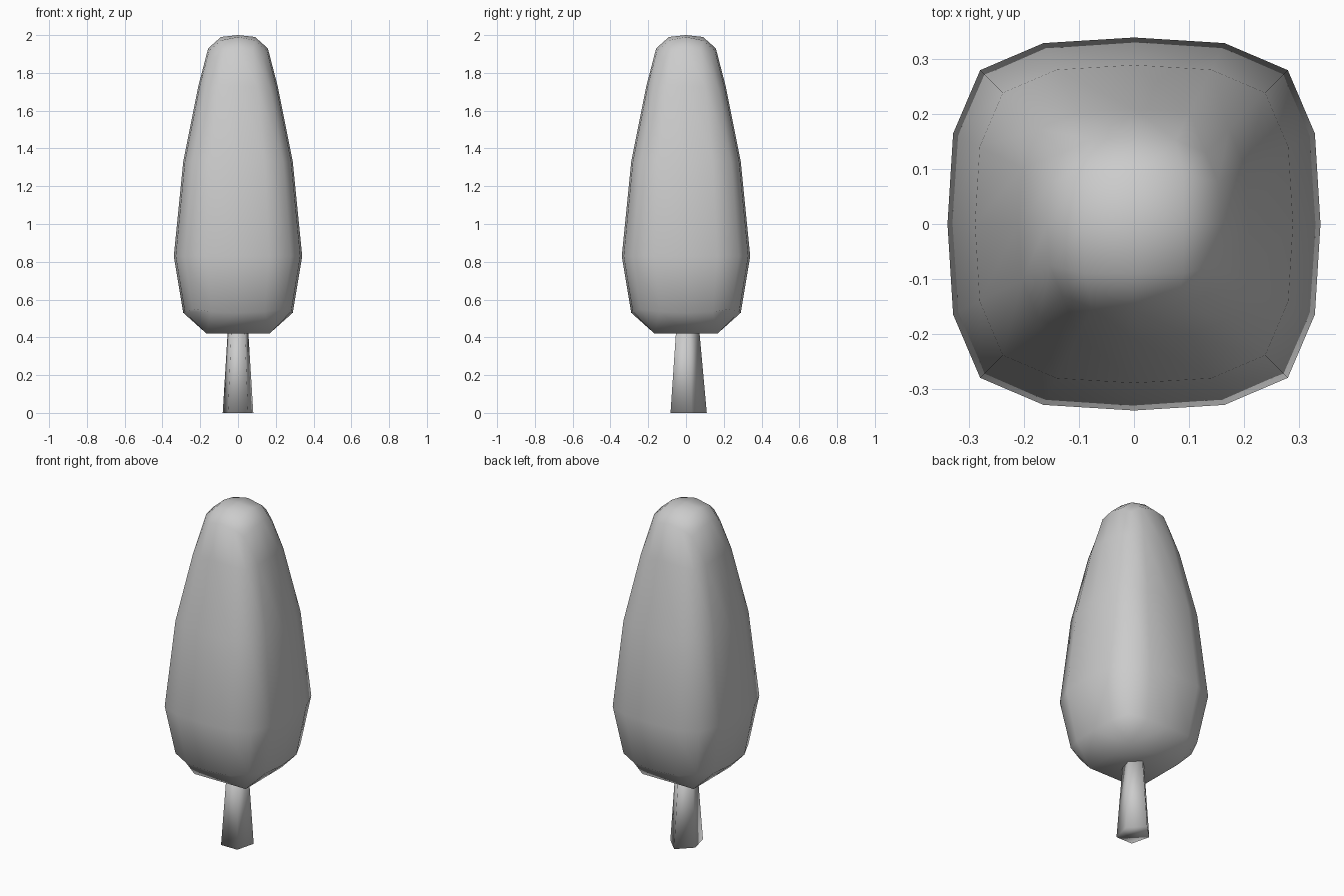
import bpy, bmesh

if "Cube" in bpy.data.objects:
    bpy.data.objects.remove(bpy.data.objects["Cube"])


def finish(bm, name):
    bmesh.ops.recalc_face_normals(bm, faces=bm.faces[:])
    mesh = bpy.data.meshes.new(name)
    bm.to_mesh(mesh)
    bm.free()
    obj = bpy.data.objects.new(name, mesh)
    bpy.context.collection.objects.link(obj)
    for p in mesh.polygons:
        p.use_smooth = True
    return obj


# Crown: a 4x4x4 cube grid reshaped into a tall rounded-square teardrop
RADIUS = {2: 0.158, 1: 0.21, 0: 0.29, -1: 0.34, -2: 0.29}
HEIGHT = {2: 1.93, 1: 1.73, 0: 1.33, -1: 0.83, -2: 0.53}
# vertical shift of the ring corners (cube corners are rounded off)
CORNER = {2: -0.05, 1: -0.02, 0: 0, -1: 0, -2: 0.02}
STEP = {0: (1, 0), 1: (0.97, 0.485), 2: (0.825, 0.825)}

bm = bmesh.new()
bmesh.ops.create_cube(bm, size=4)
bmesh.ops.subdivide_edges(bm, edges=bm.edges[:], cuts=3, use_grid_fill=True)
for v in bm.verts:
    i, j, k = (round(c) for c in v.co)
    big, small = max(abs(i), abs(j)), min(abs(i), abs(j))
    if big == 2:                                  # side rings
        a, b = STEP[small]
        r = RADIUS[k]
        x, y = (a, b) if abs(i) >= abs(j) else (b, a)
        v.co.x = x * r * (1 if i >= 0 else -1)
        v.co.y = y * r * (1 if j >= 0 else -1)
        v.co.z = HEIGHT[k] + CORNER[k] * (small / 2) ** 2
    elif k > 0:                                   # top cap
        v.co = (i * 0.09, j * 0.09, (2.0, 1.99, 1.972)[abs(i) + abs(j)])
    else:                                         # flat underside
        v.co = (i * 0.167, j * 0.167, 0.42)
finish(bm, "crown")

# Trunk: tapered five-sided post
BASE = [(0, 0.11), (-0.081, 0.03), (-0.053, -0.082), (0.053, -0.082), (0.081, 0.03)]
bm = bmesh.new()
low = [bm.verts.new((x, y, 0)) for x, y in BASE]
top = [bm.verts.new((x * 0.65, y * 0.62, 0.46)) for x, y in BASE]
bm.faces.new(low)
bm.faces.new(top)
for n in range(5):
    m = (n + 1) % 5
    bm.faces.new((low[n], low[m], top[m], top[n]))
finish(bm, "trunk")
